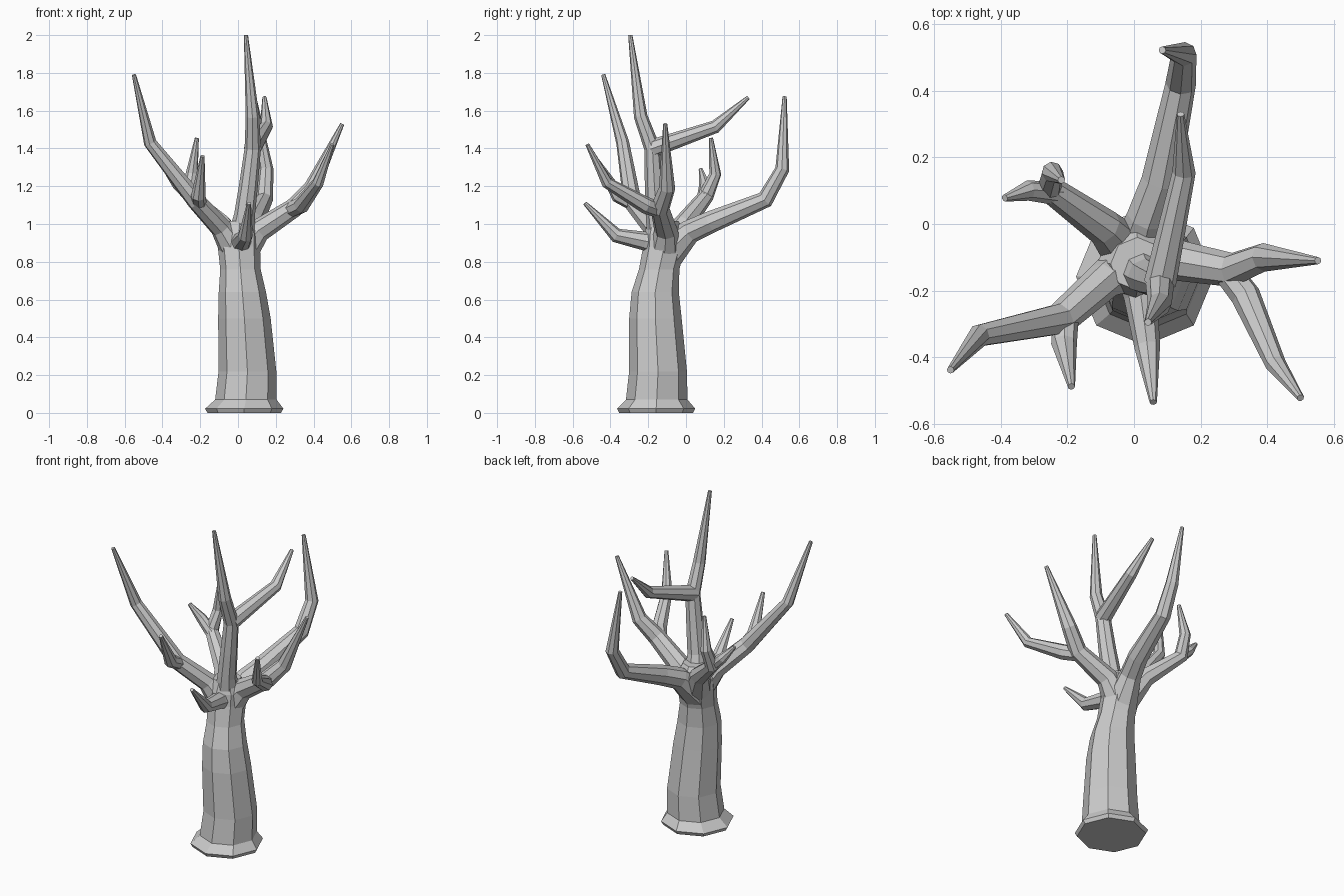
import bpy, bmesh, math
from mathutils import Vector

if "Cube" in bpy.data.objects:
    bpy.data.objects.remove(bpy.data.objects["Cube"])

SIDES = 8
TIP = 0.011


def tube(name, co, radii, flat_rings=False):
    """Closed faceted tube through the points co."""
    bm = bmesh.new()
    rings = []
    side = Vector((1, 0, 0))
    for i, c in enumerate(co):
        t = Vector((0, 0, 1)) if flat_rings else Vector()
        if not flat_rings:
            if i > 0:
                t += (c - co[i - 1]).normalized()
            if i < len(co) - 1:
                t += (co[i + 1] - c).normalized()
            t.normalize()
            if i == 0 and abs(t.x) > 0.8:
                side = Vector((0, 1, 0))
        side = (side - t * side.dot(t)).normalized()
        up = t.cross(side)
        rings.append([bm.verts.new(c + radii[i] * (side * math.cos(a) + up * math.sin(a)))
                      for a in (math.tau * k / SIDES for k in range(SIDES))])
    for a, b in zip(rings, rings[1:]):
        for k in range(SIDES):
            n = (k + 1) % SIDES
            bm.faces.new((a[k], a[n], b[n], b[k]))
    bm.faces.new(rings[0][::-1])
    bm.faces.new(rings[-1])
    bmesh.ops.recalc_face_normals(bm, faces=bm.faces)
    me = bpy.data.meshes.new(name)
    bm.to_mesh(me)
    bm.free()
    ob = bpy.data.objects.new(name, me)
    bpy.context.collection.objects.link(ob)
    return ob


limbs = []


def limb(name, start, r, *pts, flare=0.85):
    """Branch from start that thins towards its tip; returns its path."""
    co = [Vector(start)] + [Vector(p) for p in pts]
    dist = [0.0]
    for a, b in zip(co, co[1:]):
        dist.append(dist[-1] + (b - a).length)
    radii = [TIP + (r - TIP) * (1 - d / dist[-1]) ** 0.7 for d in dist]
    radii[0] *= flare
    limbs.append(tube(name, co, radii))
    return co


def fork_at(path, i):
    """Fork start, set slightly back along the parent so its cap is buried."""
    return path[i].lerp(path[i - 1], 0.12)


# Trunk with flared foot and crown
trunk = [(0.033, -0.158, 0, 0.195), (0.033, -0.158, 0.022, 0.207),
         (0.042, -0.155, 0.07, 0.163), (0.05, -0.148, 0.22, 0.153),
         (0.034, -0.162, 0.5, 0.139), (0.023, -0.163, 0.64, 0.125),
         (0.013, -0.142, 0.76, 0.107), (0.005, -0.115, 0.88, 0.112),
         (0.005, -0.11, 0.95, 0.112), (0.01, -0.12, 1.015, 0.08)]
tree = tube("bare_tree", [Vector(p[:3]) for p in trunk], [p[3] for p in trunk], True)
crown = Vector((0.005, -0.115, 0.83))

# Upright leader and its fork
path = limb("leader", crown, 0.062, (0.035, -0.158, 1.05), (0.055, -0.168, 1.2),
            (0.078, -0.178, 1.4), (0.077, -0.24, 1.57), (0.042, -0.295, 2), flare=1.4)
limb("leader_fork", path[3], 0.057, (0.15, 0.155, 1.515), (0.14, 0.33, 1.67))

# Back branch
limb("back_branch", crown, 0.07, (0.04, 0.02, 0.96), (0.08, 0.13, 1.01), (0.14, 0.42, 1.13),
     (0.15, 0.51, 1.29), (0.085, 0.522, 1.675), flare=1.4)

# Left branch and its fork
path = limb("left_branch", crown, 0.063, (-0.09, -0.17, 0.98), (-0.22, -0.285, 1.12),
            (-0.465, -0.335, 1.43), (-0.551, -0.438, 1.79), flare=1.4)
limb("left_fork", fork_at(path, 2), 0.046, (-0.21, -0.36, 1.15), (-0.188, -0.488, 1.36))

# Left back branch and its fork
path = limb("left_back_branch", crown, 0.068, (-0.09, -0.01, 1), (-0.255, 0.107, 1.15),
            (-0.245, 0.155, 1.265), (-0.218, 0.132, 1.455), flare=1.3)
limb("left_back_fork", fork_at(path, 2), 0.043, (-0.32, 0.1, 1.21), (-0.388, 0.078, 1.29))

# Right branch and its fork
path = limb("right_branch", crown, 0.071, (0.11, -0.105, 0.965), (0.295, -0.138, 1.085),
            (0.39, -0.1, 1.19), (0.552, -0.11, 1.53), flare=1.3)
limb("right_fork", fork_at(path, 2), 0.05, (0.335, -0.215, 1.1), (0.425, -0.42, 1.22),
     (0.5, -0.522, 1.42))

# Small front branch
limb("front_branch", crown + Vector((0, 0.01, 0.06)), 0.058, (0.02, -0.22, 0.91),
     (0.04, -0.37, 0.94), (0.058, -0.535, 1.11), flare=1.3)

# Fuse every limb into the trunk
for ob in limbs:
    m = tree.modifiers.new(ob.name, 'BOOLEAN')
    m.operation = 'UNION'
    m.solver = 'EXACT'
    m.object = ob
deps = bpy.context.evaluated_depsgraph_get()
fused = bpy.data.meshes.new_from_object(tree.evaluated_get(deps))
tree.modifiers.clear()
tree.data = fused
for ob in limbs:
    bpy.data.objects.remove(ob)
